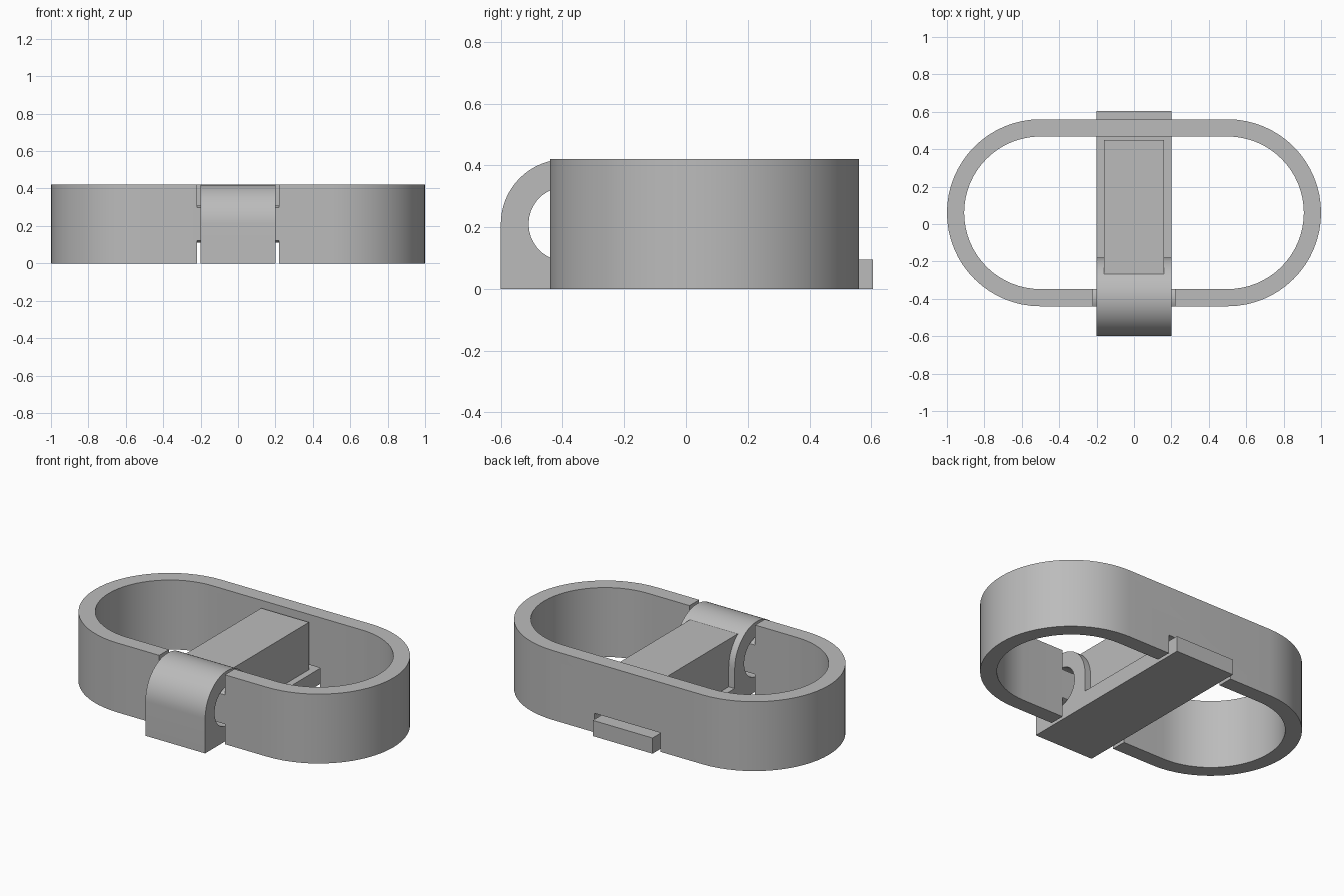
import bpy
import bmesh
from math import cos, sin, pi, radians, sqrt
from mathutils import Vector

cube = bpy.data.objects.get("Cube")
if cube:
    bpy.data.objects.remove(cube, do_unlink=True)

grey = bpy.data.materials.new("plain_grey")
grey.use_nodes = True
COLOUR = (0.5, 0.5, 0.5, 1)
grey.diffuse_color = COLOUR
grey.node_tree.nodes["Principled BSDF"].inputs["Base Color"].default_value = COLOUR

HEIGHT, WALL = 0.42, 0.092
RING_Y, RING_R = 0.06, 0.5      # loop centre and end radius
PIN_Y, PIN_Z = -0.39, 0.21      # hinge axis
HALF_W, SLOT_W = 0.2, 0.22      # clasp half width, slot half width


def arc(cx, cy, r, start, end, n=32):
    steps = [radians(start + (end - start) * i / n) for i in range(n + 1)]
    return [(cx + r * cos(a), cy + r * sin(a)) for a in steps]


def prism(name, profile, low, high, axis="z"):
    """Extrude a closed profile along z (points are x, y) or x (points are y, z)."""
    place = (lambda a, b: (a, b, low)) if axis == "z" else (lambda a, b: (low, a, b))
    move = Vector((0, 0, high - low)) if axis == "z" else Vector((high - low, 0, 0))
    bm = bmesh.new()
    face = bm.faces.new([bm.verts.new(place(a, b)) for a, b in profile])
    ext = bmesh.ops.extrude_face_region(bm, geom=[face])
    bmesh.ops.translate(bm, vec=move, verts=[v for v in ext["geom"] if isinstance(v, bmesh.types.BMVert)])
    bmesh.ops.recalc_face_normals(bm, faces=bm.faces)
    mesh = bpy.data.meshes.new(name)
    bm.to_mesh(mesh)
    bm.free()
    mesh.materials.append(grey)
    obj = bpy.data.objects.new(name, mesh)
    bpy.context.collection.objects.link(obj)
    return obj


def box(name, x, y0, y1, z0, z1):
    return prism(name, [(-x, y0), (x, y0), (x, y1), (-x, y1)], z0, z1)


def cut(obj, cutter):
    cutter.hide_render = True
    mod = obj.modifiers.new("cut", "BOOLEAN")
    mod.operation, mod.solver, mod.object = "DIFFERENCE", "EXACT", cutter
    bpy.context.view_layer.objects.active = obj
    bpy.ops.object.modifier_apply(modifier=mod.name)
    bpy.data.objects.remove(cutter, do_unlink=True)


def smooth(obj):
    bpy.ops.object.select_all(action="DESELECT")
    obj.select_set(True)
    bpy.context.view_layer.objects.active = obj
    bpy.ops.object.shade_smooth_by_angle(angle=radians(30))


def stadium(r):
    return arc(0.5, RING_Y, r, -90, 90) + arc(-0.5, RING_Y, r, 90, 270)


# Oval loop, open at the hinge and slotted at the back for the bar
loop = prism("oval_loop", stadium(RING_R), 0, HEIGHT)
cut(loop, prism("inner_cutter", stadium(RING_R - WALL), -0.1, HEIGHT + 0.1))
cut(loop, box("hinge_cutter", SLOT_W, -0.6, -0.25, -0.1, HEIGHT + 0.1))
cut(loop, box("slot_cutter", SLOT_W, 0.4, 0.7, -0.1, 0.115))
smooth(loop)

# Hinge pin: round bar flattened to the wall thickness
flat_lo, flat_hi = RING_Y - RING_R, RING_Y - RING_R + WALL
mid, half, pin_r = (flat_lo + flat_hi) / 2, WALL / 2, 0.1
rim = [-half + WALL * i / 12 for i in range(13)]
profile = [(mid + d, PIN_Z + sqrt(pin_r ** 2 - d * d)) for d in rim]
profile += [(mid + d, PIN_Z - sqrt(pin_r ** 2 - d * d)) for d in reversed(rim)]
smooth(prism("hinge_pin", profile, -SLOT_W, SLOT_W, "x"))

# Clasp: flat bar with a knuckle around the pin
profile = [(-0.6, 0), (0.605, 0), (0.605, 0.095), (-0.18, 0.095)]
profile += arc(PIN_Y, PIN_Z, 0.21, 0, 180)
clasp = prism("clasp_bar", profile, -HALF_W, HALF_W, "x")
cut(clasp, prism("pin_hole_cutter", arc(PIN_Y, PIN_Z, 0.12, 0, 350, 35), -0.3, 0.3, "x"))
smooth(clasp)

# Raised block on the bar
box("raised_block", 0.16, -0.268, 0.45, 0.05, 0.382)
